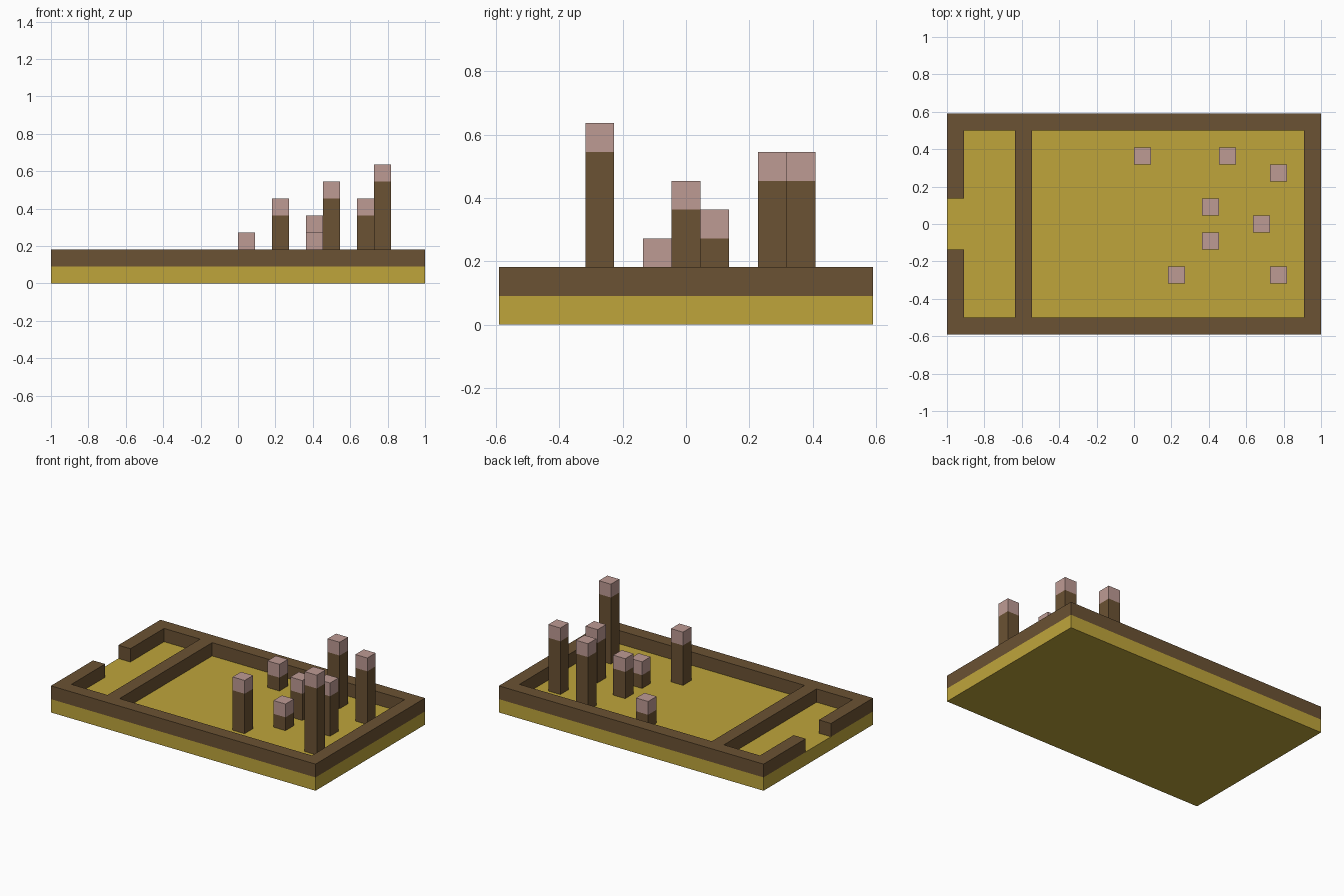
import bpy
import bmesh
from mathutils import Matrix, Vector

cube = bpy.data.objects.get("Cube")
if cube:
    bpy.data.objects.remove(cube, do_unlink=True)

# The whole model sits on a grid of equal blocks
NX, NY = 22, 13
U = 2 / NX


def material(name, rgb):
    linear = [((c / 255 + 0.055) / 1.055) ** 2.4 for c in rgb] + [1]
    mat = bpy.data.materials.new(name)
    mat.use_nodes = True
    mat.diffuse_color = linear
    mat.node_tree.nodes["Principled BSDF"].inputs["Base Color"].default_value = linear
    return mat


SAND = material("sand_yellow", (191, 165, 59))
BROWN = material("wood_brown", (107, 82, 51))
PINK = material("dusty_pink", (190, 155, 148))


def finish(name, bm, *mats):
    """Turn block coordinates into a centred object."""
    bmesh.ops.recalc_face_normals(bm, faces=bm.faces)
    bm.transform(Matrix.Scale(U, 4) @ Matrix.Translation((-NX / 2, -NY / 2, 0)))
    mesh = bpy.data.meshes.new(name)
    bm.to_mesh(mesh)
    bm.free()
    for mat in mats:
        mesh.materials.append(mat)
    obj = bpy.data.objects.new(name, mesh)
    bpy.context.collection.objects.link(obj)
    return obj


def add_box(bm, low, high):
    low, high = Vector(low), Vector(high)
    size = Matrix.Diagonal((*(high - low), 1))
    place = Matrix.Translation((low + high) / 2) @ size
    return bmesh.ops.create_cube(bm, size=1, matrix=place)["verts"]


# Floor slab
bm = bmesh.new()
add_box(bm, (0, 0, 0), (NX, NY, 1))
finish("floor_slab", bm, SAND)

# Walls: plan cells around two rooms and a doorway, extruded up
xs = [0, 1, 4, 5, NX - 1, NX]
ys = [0, 1, 5, 8, NY - 1, NY]
bm = bmesh.new()
for x0, x1 in zip(xs, xs[1:]):
    for y0, y1 in zip(ys, ys[1:]):
        side_wall = y0 == 0 or y1 == NY
        cross_wall = x0 == 4 or x1 == NX or (x0 == 0 and y0 != 5)
        if side_wall or cross_wall:
            corners = [(x0, y0, 1), (x1, y0, 1), (x1, y1, 1), (x0, y1, 1)]
            bm.faces.new([bm.verts.new(c) for c in corners])
bmesh.ops.remove_doubles(bm, verts=bm.verts, dist=0.01)
top = bmesh.ops.extrude_face_region(bm, geom=bm.faces[:], use_keep_orig=True)["geom"]
bmesh.ops.translate(bm, vec=(0, 0, 1),
                    verts=[v for v in top if isinstance(v, bmesh.types.BMVert)])
finish("walls", bm, BROWN)

# Pillars: grid column, grid row, height of the top in blocks
pillars = [(11, 10, 3), (16, 10, 6), (19, 9, 6), (15, 7, 4),
           (18, 6, 5), (15, 5, 3), (13, 3, 5), (19, 3, 7)]
for number, (x, y, top_z) in enumerate(pillars, 1):
    bm = bmesh.new()
    add_box(bm, (x, y, 1), (x + 1, y + 1, top_z))
    # Cut the shaft one block below the top and colour the cap
    bmesh.ops.bisect_plane(bm, geom=bm.verts[:] + bm.edges[:] + bm.faces[:],
                           plane_co=(0, 0, top_z - 1), plane_no=(0, 0, 1))
    for face in bm.faces:
        face.material_index = int(face.calc_center_median().z > top_z - 1)
    finish(f"pillar_{number}", bm, BROWN, PINK)
